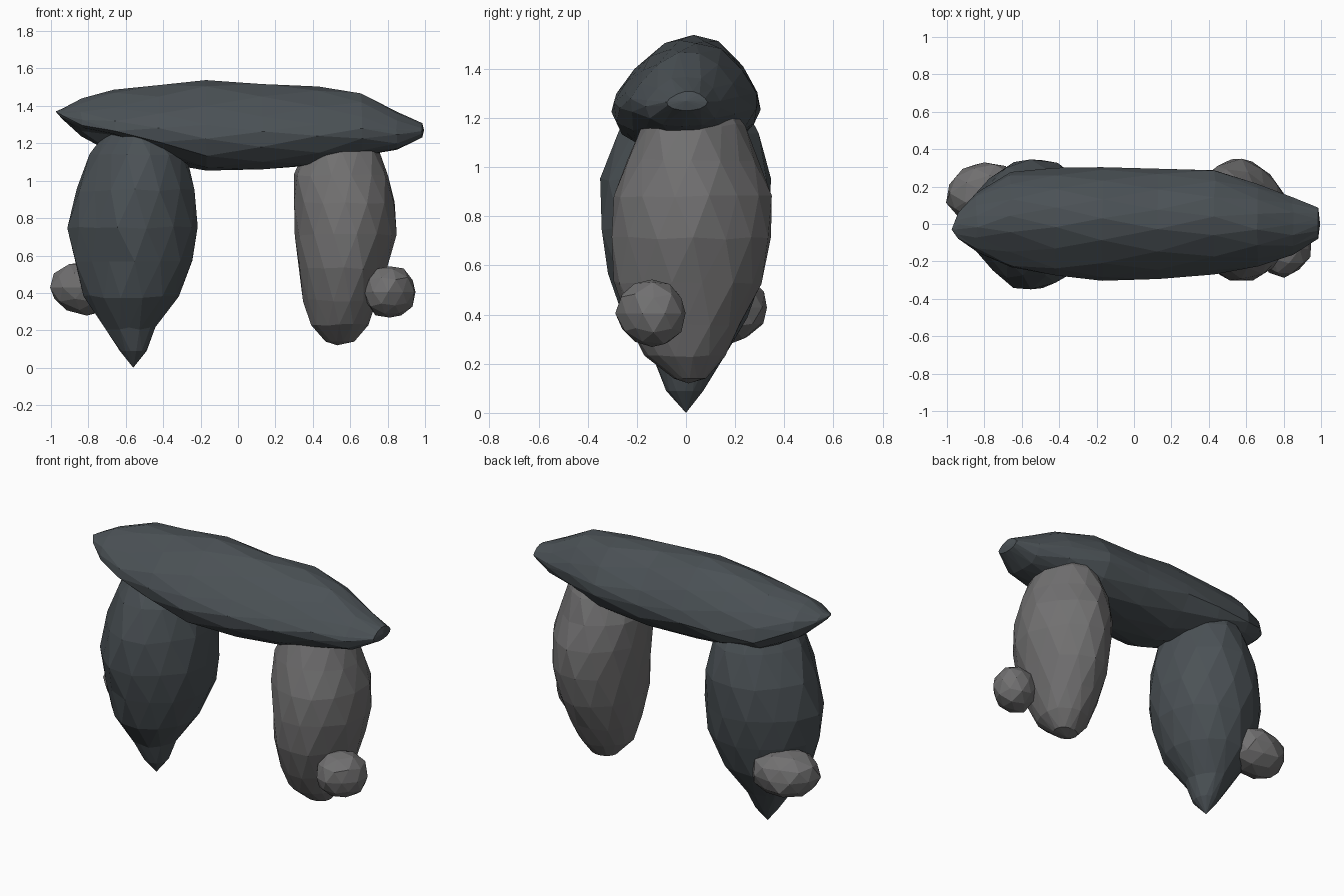
import bpy, bmesh, math, random
from mathutils import Vector

if "Cube" in bpy.data.objects:
    bpy.data.objects.remove(bpy.data.objects["Cube"])


def material(name, rgb):
    m = bpy.data.materials.new(name)
    m.diffuse_color = (*rgb, 1)
    m.use_nodes = True
    m.node_tree.nodes["Principled BSDF"].inputs["Base Color"].default_value = m.diffuse_color
    return m


slate = material("dark slate", (0.070, 0.083, 0.092))
grey = material("warm grey stone", (0.165, 0.162, 0.164))


def finish(bm, name, mat):
    bmesh.ops.recalc_face_normals(bm, faces=bm.faces[:])
    me = bpy.data.meshes.new(name)
    bm.to_mesh(me)
    bm.free()
    me.materials.append(mat)
    bpy.context.collection.objects.link(bpy.data.objects.new(name, me))


def loft(name, mat, rings, tips, seed, jitter):
    """Staggered triangle skin over rings of points, closed at both tips."""
    rng = random.Random(seed)
    bm = bmesh.new()
    rows = []
    for k, ring in enumerate(rings):
        j = jitter if 0 < k < len(rings) - 1 else 0
        rows.append([bm.verts.new(p + Vector([rng.uniform(-j, j) for _ in range(3)]))
                     for p in ring])
    n = len(rows[0])
    for k, (a, b) in enumerate(zip(rows, rows[1:])):
        for i in range(n):
            j = (i + 1) % n
            if k % 2 == 0:      # next ring is shifted half a step forward
                bm.faces.new((a[i], a[j], b[i]))
                bm.faces.new((a[j], b[j], b[i]))
            else:
                bm.faces.new((a[i], b[j], b[i]))
                bm.faces.new((a[i], a[j], b[j]))
    for row, tip in ((rows[0], tips[0]), (rows[-1], tips[1])):
        t = bm.verts.new(tip)
        for i in range(n):
            bm.faces.new((row[i], row[(i + 1) % n], t))
    finish(bm, name, mat)


def pillar(name, mat, levels, tips, seed, low, high, sides=14):
    """Levels are z, x min, x max, y min, y max. Low and high scale the radius at
    the corners (+x +y), (-x +y), (-x -y), (+x -y), near the foot and the head."""
    rings = []
    for k, (z, x0, x1, y0, y1) in enumerate(levels):
        t = min(1, max(0, (z - 0.3) / 0.4))
        ring = []
        for i in range(sides):
            a = 2 * math.pi * (i + 0.5 * (k % 2)) / sides
            quadrant = int(a / (math.pi / 2)) % 4
            scale = low[quadrant] * (1 - t) + high[quadrant] * t
            s = 0.513 * (1 + (scale - 1) * abs(math.sin(2 * a)) ** 1.5)
            ring.append(Vector(((x0 + x1) / 2 + math.cos(a) * (x1 - x0) * s,
                                (y0 + y1) / 2 + math.sin(a) * (y1 - y0) * s, z)))
        rings.append(ring)
    loft(name, mat, rings, tips, seed, 0.007)


# Tapered dark pillar
pillar("left_pillar", slate, [
    (0.09, -0.63, -0.49, -0.08, 0.07),
    (0.21, -0.71, -0.45, -0.13, 0.14),
    (0.38, -0.82, -0.32, -0.25, 0.25),
    (0.57, -0.875, -0.24, -0.305, 0.31),
    (0.75, -0.91, -0.22, -0.35, 0.34),
    (0.95, -0.865, -0.235, -0.34, 0.34),
    (1.14, -0.785, -0.28, -0.285, 0.29),
    (1.27, -0.70, -0.38, -0.21, 0.22)],
    ((-0.56, 0, 0.0), (-0.60, 0.13, 1.40)), 3,
    (1.02, 0.95, 0.93, 1.04), (1.03, 0.92, 0.86, 0.97))

# Blunt grey pillar
pillar("right_pillar", grey, [
    (0.14, 0.47, 0.62, -0.05, 0.08),
    (0.23, 0.395, 0.69, -0.16, 0.15),
    (0.36, 0.355, 0.74, -0.23, 0.22),
    (0.53, 0.33, 0.79, -0.29, 0.30),
    (0.71, 0.31, 0.84, -0.30, 0.345),
    (0.88, 0.297, 0.84, -0.29, 0.335),
    (1.03, 0.30, 0.80, -0.24, 0.29),
    (1.17, 0.36, 0.75, -0.18, 0.23),
    (1.29, 0.44, 0.68, -0.11, 0.15)],
    ((0.53, 0.01, 0.12), (0.56, 0.03, 1.36)), 8,
    (1.05, 1.0, 1.0, 1.0), (0.91, 0.98, 0.98, 0.99))

# Lintel: domed cross-section, half width and height fraction per corner
half = [(0.0, 1.0), (0.36, 0.945), (0.72, 0.73), (0.95, 0.52), (1.0, 0.36),
        (0.82, 0.17), (0.48, 0.03), (0.0, 0.0)]
section = half + [(-u, w) for u, w in half[-2:0:-1]]
stations = [  # x, y min, y max, z bottom, z top, lowest height fraction in front
    (-0.94, -0.08, 0.06, 1.33, 1.385, 0),
    (-0.84, -0.16, 0.16, 1.24, 1.44, 0.25),
    (-0.66, -0.24, 0.27, 1.14, 1.485, 0.33),
    (-0.42, -0.285, 0.29, 1.09, 1.52, 0.18),
    (-0.17, -0.31, 0.295, 1.055, 1.535, 0),
    (0.13, -0.305, 0.29, 1.055, 1.525, 0),
    (0.43, -0.27, 0.285, 1.08, 1.507, 0),
    (0.66, -0.23, 0.21, 1.13, 1.475, 0),
    (0.85, -0.17, 0.14, 1.17, 1.37, 0),
    (0.985, -0.08, 0.085, 1.23, 1.31, 0)]
rings = []
for k, (x, y0, y1, z0, z1, lift) in enumerate(stations):
    ring = []
    for i, (u, w) in enumerate(section):
        if k % 2:
            u2, w2 = section[(i + 1) % len(section)]
            u, w = (u + u2) / 2 * 1.03, (w + w2) / 2
        if u < 0:       # front underside rises towards the left end
            w = max(w, lift * min(1, -u * 2))
        elif lift and w < 0.5:  # back underside stays low there
            w *= 0.75
        lean = 0.06 * (y1 - y0) * w * w
        ring.append(Vector((x, (y0 + y1) / 2 + u * (y1 - y0) / 2 + lean,
                            z0 + w * (z1 - z0))))
    rings.append(ring)
loft("lintel", slate, rings, ((-0.975, -0.03, 1.37), (0.995, 0.0, 1.27)), 5, 0.006)


# Small boulders leaning on the pillars, stretched along the diagonal
def boulder(name, centre, radii, stretch, seed):
    rng = random.Random(seed)
    bm = bmesh.new()
    bmesh.ops.create_icosphere(bm, subdivisions=2, radius=1)
    diagonal = Vector((1, 1, 0)).normalized()
    for v in bm.verts:
        s = rng.uniform(0.95, 1.07)
        p = Vector([c * r * s for c, r in zip(v.co, radii)])
        v.co = Vector(centre) + p + diagonal * p.dot(diagonal) * (stretch - 1)
    bmesh.ops.dissolve_limit(bm, angle_limit=0.2, verts=bm.verts[:], edges=bm.edges[:])
    finish(bm, name, grey)


boulder("left_boulder", (-0.81, 0.175, 0.428), (0.187, 0.15, 0.14), 1.13, 2)
boulder("right_boulder", (0.81, -0.138, 0.405), (0.13, 0.135, 0.14), 1.1, 4)
